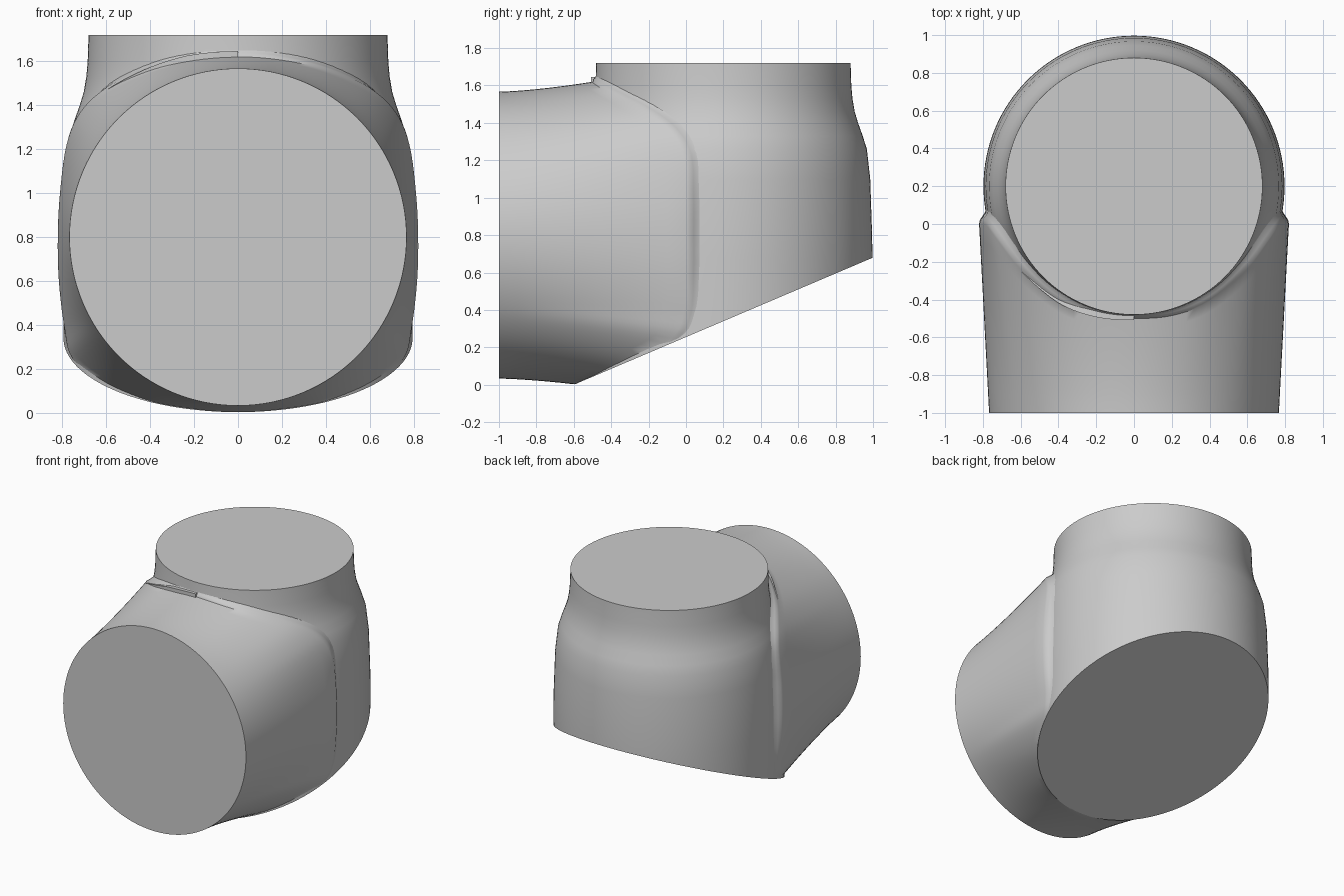
import bpy, bmesh, math
from mathutils import Vector

cube = bpy.data.objects.get("Cube")
if cube:
    bpy.data.objects.remove(cube)

grey = bpy.data.materials.new("plain grey")
grey.use_nodes = True
grey.diffuse_color = (0.6, 0.6, 0.6, 1)
grey.node_tree.nodes["Principled BSDF"].inputs["Base Color"].default_value = (0.6, 0.6, 0.6, 1)

AXIS_Y = 0.2          # upright pipe axis
MID_Z = 0.8           # front pipe axis
# upright pipe profile: radius, height
PIPE = [(.79, -.2), (.797, .68), (.795, .8), (.785, 1.1), (.767, 1.26), (.745, 1.33),
        (.72, 1.4), (.702, 1.46), (.69, 1.53), (.684, 1.6), (.68, 1.72)]
# half of the seam between the two pipes, from top to bottom
SEAM = [(0, -.5, 1.62), (.2, -.485, 1.605), (.4, -.41, 1.56), (.6, -.24, 1.47),
        (.72, -.09, 1.36), (.78, -.01, 1.22), (.81, 0, 1.0), (.82, 0, .8),
        (.815, 0, .6), (.79, -.01, .39), (.75, -.08, .25), (.6, -.31, .135),
        (.4, -.485, .055), (.2, -.565, .018), (0, -.6, .003)]


def slope(y):
    """Height of the slanted underside."""
    return 0.255 + 0.425 * y


def pipe_radius(z):
    for (r0, z0), (r1, z1) in zip(PIPE, PIPE[1:]):
        if z <= z1:
            return r0 + (r1 - r0) * (z - z0) / (z1 - z0)
    return PIPE[-1][0]


def smooth_loop(points, steps):
    """Closed Catmull-Rom curve."""
    n, out = len(points), []
    for i in range(n):
        a, b, c, d = (Vector(points[(i + k) % n]) for k in (-1, 0, 1, 2))
        for s in range(steps):
            t = s / steps
            out.append(0.5 * (2 * b + (c - a) * t + (2 * a - 5 * b + 4 * c - d) * t * t
                              + (3 * b - a - 3 * c + d) * t ** 3))
    return out


def add_rings(bm, rings, closed=True):
    rows = [[bm.verts.new(p) for p in ring] for ring in rings]
    n = len(rows[0])
    for low, high in zip(rows, rows[1:]):
        for i in range(n if closed else n - 1):
            j = (i + 1) % n
            bm.faces.new((low[i], low[j], high[j], high[i]))
    return rows


def finish(bm, name):
    bmesh.ops.recalc_face_normals(bm, faces=bm.faces)
    mesh = bpy.data.meshes.new(name)
    bm.to_mesh(mesh)
    bm.free()
    mesh.materials.append(grey)
    obj = bpy.data.objects.new(name, mesh)
    bpy.context.collection.objects.link(obj)
    bpy.ops.object.select_all(action='DESELECT')
    obj.select_set(True)
    bpy.context.view_layer.objects.active = obj
    bpy.ops.object.shade_smooth_by_angle(angle=math.radians(40))
    return obj


# Upright pipe with a narrowed neck and slanted underside
bm = bmesh.new()
turns = [2 * math.pi * i / 128 for i in range(128)]
rows = add_rings(bm, [[(r * math.cos(a), AXIS_Y + r * math.sin(a), z) for a in turns] for r, z in PIPE])
bm.faces.new(rows[-1])
cut = bmesh.ops.bisect_plane(bm, geom=bm.verts[:] + bm.edges[:] + bm.faces[:],
                             plane_co=(0, 0, slope(0)), plane_no=(0, -0.425, 1), clear_inner=True)
rim = [e for e in cut["geom_cut"] if isinstance(e, bmesh.types.BMEdge)]
bmesh.ops.contextual_create(bm, geom=rim)
finish(bm, "upright_pipe")

# Front pipe: a round mouth blended into the squarish seam
loop = SEAM + [(-x, y, z) for x, y, z in SEAM[-2:0:-1]]
seam = smooth_loop(loop, 5)
mouth = []
for p in seam:
    out = Vector((p.x, 0, p.z - MID_Z)).normalized()
    mouth.append(Vector((0, -1, MID_Z)) + out * 0.767)


def blend(t):
    return [Vector((m.x + (p.x - m.x) * t, m.y + (p.y - m.y) * t, m.z + (p.z - m.z) * t ** 1.5))
            for m, p in zip(mouth, seam)]


# Rounded ridge falling back onto the upright pipe
def ridge(t):
    ring = []
    for p in seam:
        q = p.copy()
        q.y += 0.075 * t * abs(p.x) / 0.82
        q.z += 0.04 * t * max(0, (p.z - MID_Z) / MID_Z)
        q.z = max(q.z, slope(q.y))
        flat = Vector((q.x, q.y - AXIS_Y))
        old = Vector((p.x, p.y - AXIS_Y)).length
        goal = pipe_radius(q.z) - 0.004
        ease = t * t * (3 - 2 * t)
        flat = flat.normalized() * (old + (goal - old) * ease)
        ring.append(Vector((flat.x, flat.y + AXIS_Y, q.z)))
    return ring


bm = bmesh.new()
rows = add_rings(bm, [blend(i / 10) for i in range(11)] + [ridge(t) for t in (.25, .5, .75, 1)])
bm.faces.new(rows[0])
finish(bm, "front_pipe")

# Small tapering lip on the right half of the ridge
edge = [p for p in seam if p.x < 0.001 and p.z > 1.46]
edge.sort(key=lambda p: p.x)
tall = [0.03 * min(1, 1.6 * (1 - abs(p.x) / 0.62)) for p in edge]
base = [p + Vector((0, -0.008, -0.004)) for p in edge]
top = [b + Vector((0, 0, h)) for b, h in zip(base, tall)]
back = [t + Vector((-0.03 * t.x / 0.7, 0.03, 0)) for t in top]
bm = bmesh.new()
rows = add_rings(bm, [base, top, back], closed=False)
inner = bm.verts.new(base[-1] + Vector((0, 0.03, 0)))
bm.faces.new((rows[0][-1], rows[1][-1], rows[2][-1], inner))
finish(bm, "ridge_lip")
